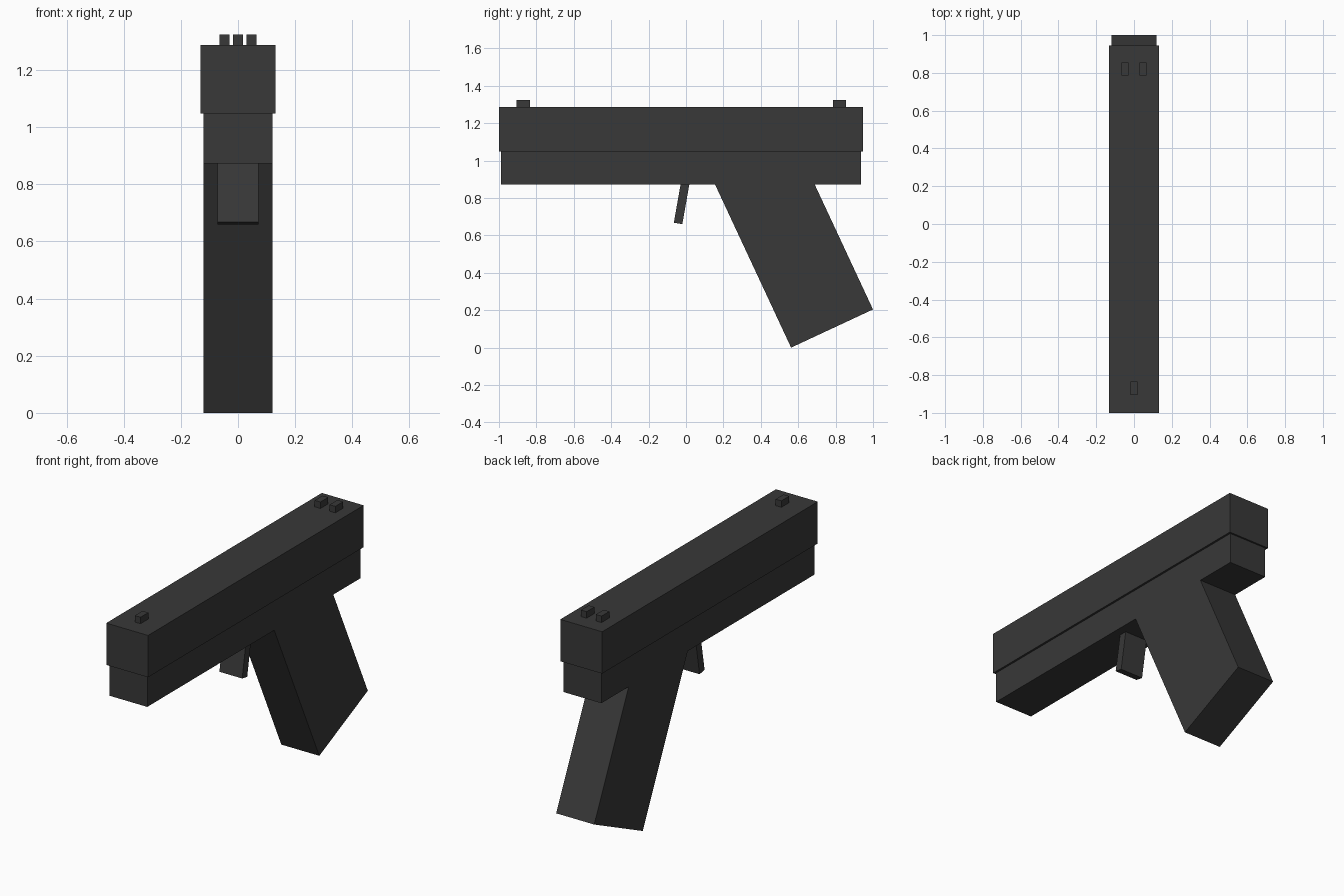
import bpy, bmesh
from math import radians
from mathutils import Matrix, Vector

if "Cube" in bpy.data.objects:
    bpy.data.objects.remove(bpy.data.objects["Cube"])

dark = bpy.data.materials.new("dark_grey")
dark.diffuse_color = (0.04, 0.04, 0.04, 1)
dark.use_nodes = True
dark.node_tree.nodes["Principled BSDF"].inputs["Base Color"].default_value = dark.diffuse_color


def box(name, size, corner, tilt=0.0):
    """Box centred across x, pivoting about its low front edge at corner (x, y, z)."""
    bm = bmesh.new()
    bmesh.ops.create_cube(bm, size=1)
    bm.transform(Matrix.Translation(Vector((0, size[1] / 2, size[2] / 2)))
                 @ Matrix.Diagonal((*size, 1)))
    bm.transform(Matrix.Translation(corner) @ Matrix.Rotation(radians(tilt), 4, 'X'))
    mesh = bpy.data.meshes.new(name)
    bm.to_mesh(mesh)
    bm.free()
    mesh.materials.append(dark)
    obj = bpy.data.objects.new(name, mesh)
    bpy.context.collection.objects.link(obj)
    return obj


# Upper slide and the slightly narrower frame below it
box("slide", (0.264, 1.945, 0.239), (0, -1.0, 1.048))
box("frame", (0.24, 1.925, 0.176), (0, -0.99, 0.872))

# Raked grip, running up into the frame
box("grip", (0.24, 0.483, 1.0), (0, 0.562, 0.0), 25)

# Tilted trigger, running up into the frame
box("trigger", (0.144, 0.046, 0.26), (0, -0.065, 0.668), -10)

# Front sight and the pair of rear sights
for name, x, y in (("front_sight", 0, -0.905),
                   ("rear_sight_left", -0.047, 0.785),
                   ("rear_sight_right", 0.047, 0.785)):
    box(name, (0.036, 0.07, 0.06), (x, y, 1.264))
